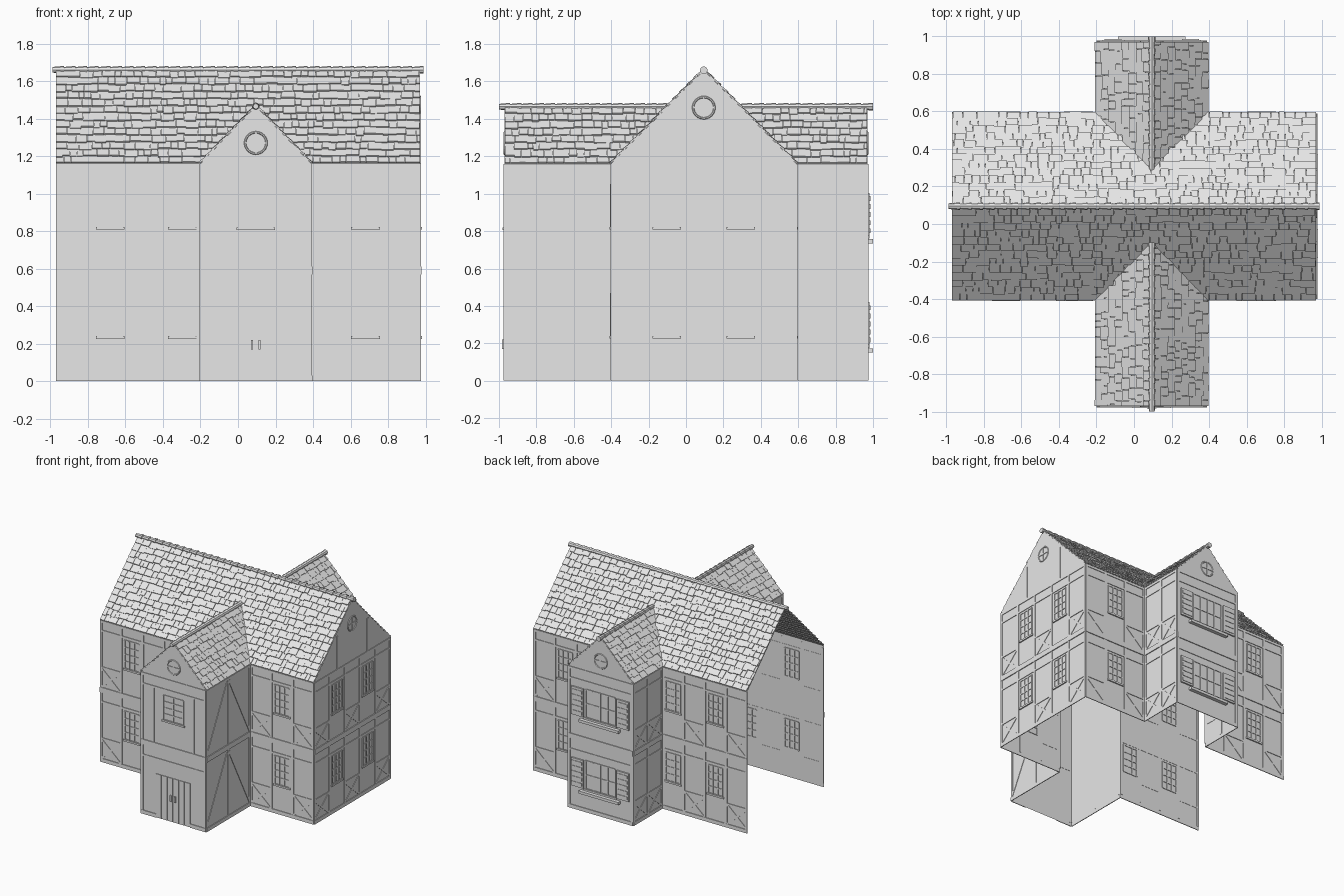
import bpy, bmesh, math, random
from mathutils import Matrix, Vector

random.seed(4)
if "Cube" in bpy.data.objects:
    bpy.data.objects.remove(bpy.data.objects["Cube"])

stone = bpy.data.materials.new("plain grey")
stone.use_nodes = True
stone.diffuse_color = (0.8, 0.8, 0.8, 1)
stone.node_tree.nodes["Principled BSDF"].inputs["Base Color"].default_value = (0.8, 0.8, 0.8, 1)

LEFT, RIGHT, FRONT, BACK = -0.97, 0.97, -0.40, 0.59   # main block
W0, W1, WEND = -0.20, 0.39, 0.97                      # cross wings
MID = 0.095                                           # both ridge lines
EAVE, MAIN_TOP, WING_TOP = 1.16, 1.66, 1.465


def finish(name, bm):
    mesh = bpy.data.meshes.new(name)
    bm.to_mesh(mesh)
    bm.free()
    mesh.materials.append(stone)
    obj = bpy.data.objects.new(name, mesh)
    bpy.context.collection.objects.link(obj)
    return obj


def wall_frame(angle, dist):
    """Local x runs along the wall, y is up, z points outward."""
    return (Matrix.Rotation(math.radians(angle), 4, 'Z')
            @ Matrix.Translation((0, -dist, 0)) @ Matrix.Rotation(math.pi / 2, 4, 'X'))


def sheet(bm, M, pts):
    bm.faces.new([bm.verts.new(M @ Vector((u, v, 0))) for u, v in pts])


def box(bm, M, u0, u1, v0, v1, d0=-0.002, d1=0.005):
    T = Matrix.Translation(((u0 + u1) / 2, (v0 + v1) / 2, (d0 + d1) / 2))
    S = Matrix.Diagonal((u1 - u0, v1 - v0, d1 - d0, 1))
    bmesh.ops.create_cube(bm, size=1, matrix=M @ T @ S)


def beam(bm, M, u0, v0, u1, v1, w=0.016):
    """Slanted timber lying on a wall."""
    d = Vector((u1 - u0, v1 - v0))
    T = Matrix.Translation(((u0 + u1) / 2, (v0 + v1) / 2, 0))
    R = Matrix.Rotation(math.atan2(d.y, d.x), 4, 'Z')
    box(bm, M @ T @ R, -d.length / 2, d.length / 2, -w / 2, w / 2, 0, 0.004)


def window(bm, M, u0, u1, v0, v1, cols=3, rows=4, out=0.006):
    t = 0.009
    for i in range(cols + 1):
        u = u0 + (u1 - u0) * i / cols
        box(bm, M, u - t / 2, u + t / 2, v0, v1, -0.005, out)
    for j in range(rows + 1):
        v = v0 + (v1 - v0) * j / rows
        box(bm, M, u0, u1, v - t / 2, v + t / 2, -0.005, out - 0.001)
    box(bm, M, u0 - 0.012, u1 + 0.012, v0 - 0.014, v0, 0, out + 0.004)


def round_window(M, u, v, bars):
    bpy.ops.mesh.primitive_torus_add(major_radius=0.057, minor_radius=0.006,
                                     major_segments=24, minor_segments=6)
    ring = bpy.context.object
    ring.name = "round_window_frame"
    ring.data.transform(M @ Matrix.Translation((u, v, 0)))
    ring.data.materials.append(stone)
    box(bars, M, u - 0.055, u + 0.055, v - 0.005, v + 0.005)
    box(bars, M, u - 0.005, u + 0.005, v - 0.055, v + 0.055)


walls, timbers, windows = bmesh.new(), bmesh.new(), bmesh.new()


def rails(M, u0, u1):
    box(timbers, M, u0, u1, 0, 0.03, 0, 0.006)
    box(timbers, M, u0, u1, 0.57, 0.612, 0, 0.007)
    box(timbers, M, u0, u1, 1.14, EAVE, 0, 0.005)


def bay_wall(angle, dist, u0, u1, bays):
    """b = braced panel, w = window, d = tall diagonal timber."""
    M = wall_frame(angle, dist)
    sheet(walls, M, [(u0, 0), (u1, 0), (u1, EAVE), (u0, EAVE)])
    rails(M, u0, u1)
    step = (u1 - u0) / len(bays)
    for i in range(len(bays) + 1):
        u = min(max(u0 + i * step, u0 + 0.01), u1 - 0.01)
        box(timbers, M, u - 0.01, u + 0.01, 0.03, 1.14)
    for i, kind in enumerate(bays):
        a, b = u0 + i * step + 0.01, u0 + (i + 1) * step - 0.01
        for base in (0.03, 0.612):
            if kind == "w":
                m = (a + b) / 2
                window(windows, M, m - 0.065, m + 0.065, base + 0.21, base + 0.44)
                box(timbers, M, a, b, base + 0.455, base + 0.47)
            elif kind == "b":
                box(timbers, M, a, b, base + 0.155, base + 0.17)
                box(timbers, M, a, b, base + 0.455, base + 0.47)
                beam(timbers, M, a, base, b, base + 0.155)
                beam(timbers, M, a, base + 0.155, b, base)
            else:
                v = (base + 0.01, base + 0.52)
                beam(timbers, M, a, v[i % 2], b, v[1 - i % 2])


# Long walls and wing sides; the left end of the main block stays open
bay_wall(0, -FRONT, LEFT, W0, "bwbw")
bay_wall(0, -FRONT, W1, RIGHT, "bwb")
bay_wall(90, RIGHT, FRONT, BACK, "bwbwb")
bay_wall(180, BACK, -RIGHT, -W1, "bwb")
bay_wall(180, BACK, -W0, -LEFT, "wbwb")
bay_wall(90, W1, BACK, WEND, "bb")
bay_wall(270, -W0, -WEND, -BACK, "bb")
bay_wall(90, W1, -WEND, FRONT, "dd")
bay_wall(270, -W0, -FRONT, WEND, "dd")

# Right gable
M = wall_frame(90, RIGHT)
sheet(walls, M, [(FRONT, EAVE), (BACK, EAVE), (MID, MAIN_TOP)])
round_window(M, MID, 1.46, windows)
for u in (-0.1, 0.29):
    box(timbers, M, u - 0.008, u + 0.008, EAVE, 1.43)

# Wing end walls
fittings = bmesh.new()
for angle, s in ((0, 1), (180, -1)):
    M = wall_frame(angle, WEND)
    a, b, c = min(s * W0, s * W1), max(s * W0, s * W1), s * MID
    sheet(walls, M, [(a, 0), (b, 0), (b, EAVE), (c, WING_TOP), (a, EAVE)])
    rails(M, a, b) if s < 0 else None
    for u in (a, b - 0.02):
        box(timbers, M, u, u + 0.02, 0.03, 1.14)
    for v in (0.475, 1.06):
        box(timbers, M, a + 0.02, b - 0.02, v, v + 0.015)
    round_window(M, c, 1.27, windows)
    if s > 0:
        # Front: double door and upper window
        for u0, u1 in ((a, -0.06), (0.25, b)):
            box(timbers, M, u0, u1, 0, 0.03, 0, 0.006)
        box(timbers, M, a, b, 0.57, 0.612, 0, 0.007)
        box(timbers, M, a, b, 1.14, EAVE)
        box(timbers, M, 0.27, 0.285, 0.612, 1.06)
        box(timbers, M, -0.095, -0.08, 0.612, 1.06)
        for k in range(6):
            u = -0.06 + k * 0.052
            box(fittings, M, u, u + 0.046, 0.005, 0.36, 0, 0.005)
        for u in (c - 0.02, c + 0.02):
            box(fittings, M, u - 0.006, u + 0.006, 0.17, 0.22, 0.004, 0.014)
        window(windows, M, c - 0.09, c + 0.09, 0.82, 1.02, 2, 4)
    else:
        # Back: shuttered windows with deep sills
        for base in (0, 0.585):
            window(windows, M, c - 0.135, c + 0.135, base + 0.19, base + 0.42, 4, 2)
            box(fittings, M, c - 0.18, c + 0.18, base + 0.15, base + 0.172, 0, 0.03)
            for side in (-1, 1):
                m = c + side * 0.207
                box(fittings, M, m - 0.055, m + 0.055, base + 0.19, base + 0.42, 0, 0.012)
                for k in range(5):
                    v = base + 0.205 + k * 0.043
                    box(fittings, M, m - 0.045, m + 0.045, v, v + 0.025, 0.01, 0.016)

finish("walls", walls)
finish("timber_framing", timbers)
finish("window_bars", windows)
finish("door_shutters_and_sills", fittings)


# Roofs
def main_height(y):
    return MAIN_TOP - abs(y - MID) * (MAIN_TOP - EAVE) / (BACK - MID)


def wing_height(x):
    return WING_TOP - abs(x - MID) * (WING_TOP - EAVE) / (W1 - MID)


def slope_frame(angle, dist, run, rise):
    return (Matrix.Rotation(math.radians(angle), 4, 'Z') @ Matrix.Translation((0, -dist, EAVE))
            @ Matrix.Rotation(math.atan2(rise, run), 4, 'X'))


def tile_slope(bm, M, u0, u1, length, rows, hidden):
    pitch = length / rows
    for r in range(rows):
        u = u0
        while u < u1 - 0.005:
            w = min(random.uniform(0.03, 0.075), u1 - u)
            low = r * pitch - random.uniform(0, 0.014) * (r > 0)
            c = M @ Vector((u + w / 2, low + pitch / 2, 0))
            if not hidden(c):
                tilt = Matrix.Translation((0, low, 0.009)) @ Matrix.Rotation(-0.13, 4, 'X')
                box(bm, M @ tilt, u + 0.001, u + w - 0.001, 0, pitch * 1.15,
                    -0.005, random.uniform(0.001, 0.005))
            u += w


base, tiles = bmesh.new(), bmesh.new()
rise, run = MAIN_TOP - EAVE, BACK - MID
L = math.hypot(rise, run)
for angle, dist in ((0, -FRONT), (180, BACK)):
    M = slope_frame(angle, dist, run, rise)
    sheet(base, M, [(LEFT, 0), (RIGHT, 0), (RIGHT, L), (LEFT, L)])
    tile_slope(tiles, M, LEFT, RIGHT, L, 13,
               lambda p: W0 < p.x < W1 and p.z < wing_height(p.x) - 0.02)

reach = (MAIN_TOP - WING_TOP) * run / rise     # where wing ridge meets main roof
rise, run = WING_TOP - EAVE, W1 - MID
L = math.hypot(rise, run)
for angle, dist, s in ((90, W1, 1), (270, -W0, -1)):
    M = slope_frame(angle, dist, run, rise)
    for end, foot, top in ((-WEND, FRONT, MID - reach), (WEND, BACK, MID + reach)):
        sheet(base, M, [(s * end, 0), (s * foot, 0), (s * top, L), (s * end, L)])
        lo, hi = sorted((s * end, s * top))
        tile_slope(tiles, M, lo, hi, L, 8, lambda p: p.z < main_height(p.y) - 0.015)
finish("roof_sheets", base)
finish("roof_tiles", tiles)

# Overlapping ridge caps
caps = bmesh.new()


def ridge(a, b, z, angle, offset):
    n = round((b - a) / 0.062)
    step = (b - a) / n
    for i in range(n):
        T = Matrix.Translation((a + (i + 0.5) * step, offset, z))
        bmesh.ops.create_cone(caps, cap_ends=True, segments=8, radius1=0.015, radius2=0.021,
                              depth=step, matrix=Matrix.Rotation(angle, 4, 'Z') @ T
                              @ Matrix.Rotation(math.pi / 2, 4, 'Y'))


ridge(-0.99, 0.99, MAIN_TOP, 0, MID)
ridge(-1.0, MID - reach, WING_TOP, math.pi / 2, -MID)
ridge(MID + reach, 1.0, WING_TOP, math.pi / 2, -MID)
finish("ridge_caps", caps)
